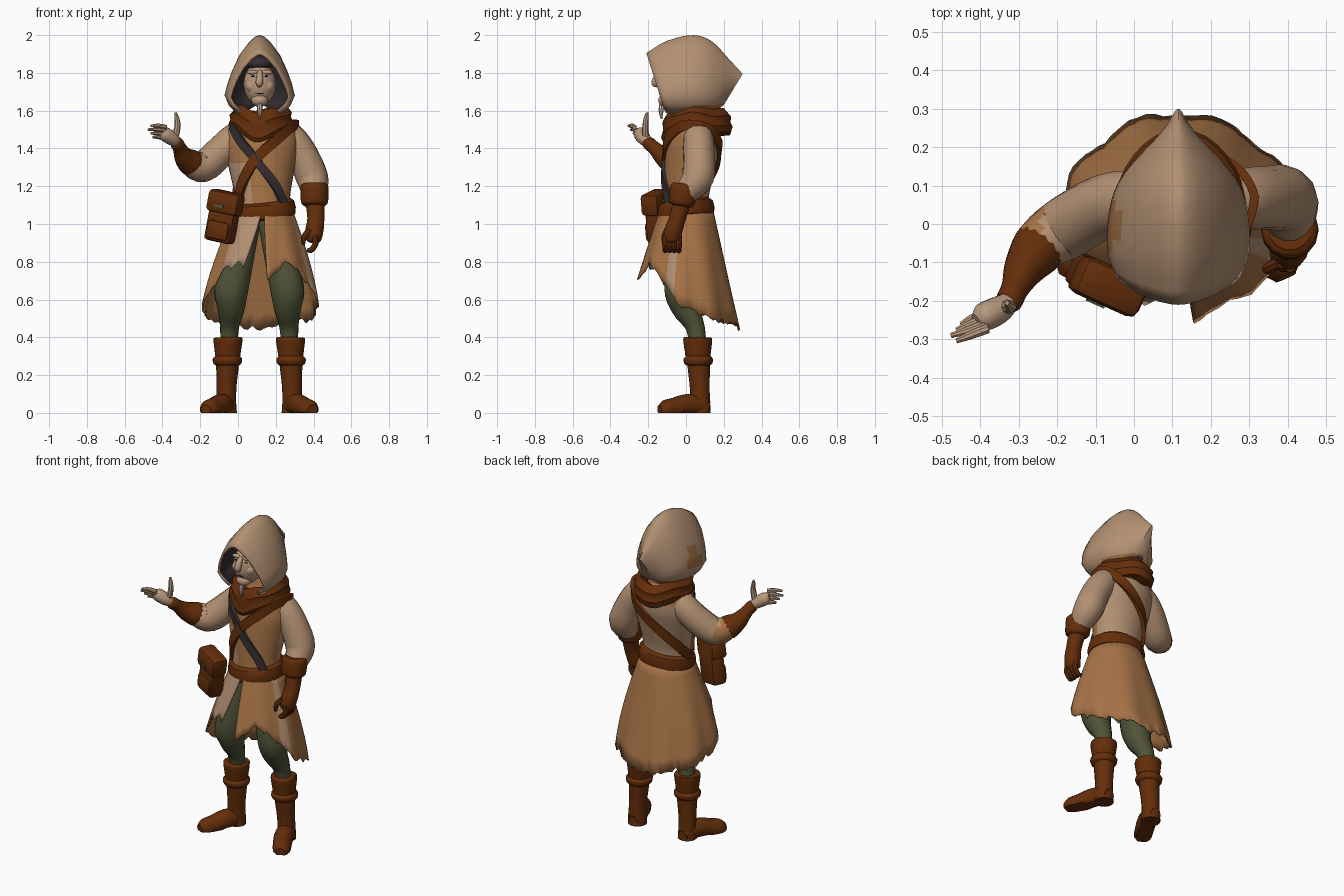
import bpy, bmesh, math, random
from math import sin, cos, pi
from mathutils import Vector, Matrix, Quaternion

random.seed(4)
if "Cube" in bpy.data.objects:
    bpy.data.objects.remove(bpy.data.objects["Cube"], do_unlink=True)


def material(name, r, g, b):
    m = bpy.data.materials.new(name)
    m.use_nodes = True
    m.diffuse_color = (r, g, b, 1)
    m.node_tree.nodes["Principled BSDF"].inputs["Base Color"].default_value = (r, g, b, 1)
    return m


cream = material("cream cloth", .45, .28, .17)
tan = material("tan cloth", .385, .172, .062)
leather = material("brown leather", .128, .027, .003)
green = material("green trousers", .08, .088, .038)
dark = material("dark lining", .035, .026, .03)
skin = material("pale skin", .48, .32, .21)
beard_mat = material("grey beard", .6, .5, .4)
parts = []


def finish(name, bm, mats, rule=None):
    """Turn a bmesh into an object; rule picks the material from a face centre."""
    me = bpy.data.meshes.new(name)
    if rule:
        for f in bm.faces:
            f.material_index = rule(f.calc_center_median())
    bm.to_mesh(me)
    bm.free()
    for m in mats:
        me.materials.append(m)
    ob = bpy.data.objects.new(name, me)
    bpy.context.collection.objects.link(ob)
    parts.append(ob)
    return ob


def loft(name, rings, *mats, closed=True, caps=True, wrap=False, rule=None):
    bm = bmesh.new()
    rows = [[bm.verts.new(p) for p in ring] for ring in rings]
    n = len(rows[0])
    for a, b in zip(rows, rows[1:] + rows[:1] if wrap else rows[1:]):
        for i in range(n if closed else n - 1):
            j = (i + 1) % n
            bm.faces.new((a[i], a[j], b[j], b[i]))
    if caps and not wrap:
        if closed:
            bm.faces.new(rows[0][::-1])
        bm.faces.new(rows[-1])
    if closed:
        bmesh.ops.recalc_face_normals(bm, faces=bm.faces)
    return finish(name, bm, mats, rule)


def spline(points, steps=4):
    pts = [Vector(p) for p in points]
    pts = [pts[0] * 2 - pts[1]] + pts + [pts[-1] * 2 - pts[-2]]
    out = []
    for a, b, c, d in zip(pts, pts[1:], pts[2:], pts[3:]):
        for k in range(steps):
            t = k / steps
            out.append(.5 * (2 * b + (c - a) * t + (2 * a - 5 * b + 4 * c - d) * t * t
                             + (3 * b - a - 3 * c + d) * t ** 3))
    return out + [pts[-2]]


def tube(name, points, *mats, sides=14, floor=None, rule=None):
    """Tube through points of x, y, z, radius."""
    path = spline(points)
    rings, old, q = [], Vector((0, 0, 1)), Quaternion()
    for i, p in enumerate(path):
        t = (path[min(i + 1, len(path) - 1)] - path[max(i - 1, 0)]).to_3d().normalized()
        q = old.rotation_difference(t) @ q
        old = t
        ring = [p.to_3d() + q @ Vector((cos(a), sin(a), 0)) * p.w
                for a in (2 * pi * k / sides for k in range(sides))]
        if floor is not None:
            for v in ring:
                v.z = max(v.z, floor)
        rings.append(ring)
    return loft(name, rings, *mats, rule=rule)


def ball(name, centre, size, mat):
    bm = bmesh.new()
    bmesh.ops.create_uvsphere(bm, u_segments=20, v_segments=12, radius=1)
    bm.transform(Matrix.Translation(centre) @ Matrix.Diagonal((*size, 1)))
    return finish(name, bm, [mat])


def lerp_table(table, key):
    for a, b in zip(table, table[1:]):
        if key <= b[0]:
            t = max(0, (key - a[0]) / (b[0] - a[0]))
            return [u + (v - u) * t for u, v in zip(a[1:], b[1:])]
    return list(table[-1][1:])


# Torso: height, centre x, centre y, half width, half depth
TORSO = [(1.03, .135, 0, .15, .13), (1.15, .13, 0, .145, .12), (1.3, .125, .02, .175, .135),
         (1.42, .125, .04, .2, .145), (1.52, .125, .05, .185, .13), (1.58, .125, .04, .1, .09)]


def torso_point(a, z, out=0):
    cx, cy, rx, ry = lerp_table(TORSO, z)
    return Vector((cx + (rx + out) * sin(a), cy - (ry + out) * cos(a), z))


angles = [2 * pi * k / 32 for k in range(32)]


def torso_colour(c):
    if c.y < 0:
        return 0 if c.x < .07 and c.z < 1.32 else 1
    return 1 if c.z > 1.47 else 0


loft("torso", [[torso_point(a, 1.03 + .55 * k / 15) for a in angles] for k in range(16)],
     cream, tan, rule=torso_colour)
loft("belt", [[torso_point(a, z - .02 * cos(a + .8), o) for a in angles]
              for z, o in ((1.03, .005), (1.04, .02), (1.075, .026), (1.11, .02), (1.125, 0))], leather)


def strap(name, path, mat, half):
    pts = spline([(a, z, 0) for a, z in path], 6)
    mid = [torso_point(p.x, p.y, .004) for p in pts]
    rings = []
    for i, p in enumerate(mid):
        t = mid[min(i + 1, len(mid) - 1)] - mid[max(i - 1, 0)]
        n = Vector((sin(pts[i].x), -cos(pts[i].x), 0))
        w = t.cross(n).normalized() * half
        rings.append([p + w - n * .01, p + w + n * .012, p - w + n * .012, p - w - n * .01])
    loft(name, rings, mat)


strap("bag_strap", [(-1.1, 1.12), (-.6, 1.24), (.07, 1.39), (.9, 1.51), (1.7, 1.52),
                    (2.3, 1.48), (pi, 1.35), (4.2, 1.18), (4.8, 1.1)], leather, .027)
strap("dark_strap", [(-.95, 1.52), (-.5, 1.42), (0, 1.3), (.6, 1.17), (.8, 1.11)], dark, .023)

# Skirt of the coat: open at the front, torn hem falling to the back
HEM = [(.1, .71), (.5, .79), (.9, .75), (1.5, .56), (2.2, .49), (pi, .445)]
COLS, ROWS = 84, 8


def skirt_angle(k, t):
    start, end = .02 + .09 * t, 2 * pi - .04 - .36 * t
    return start + (end - start) * k / COLS


hem = []
for k in range(COLS + 1):
    a = skirt_angle(k, 1)
    hem.append(lerp_table(HEM, min(a, 2 * pi - a))[0] + random.uniform(-.016, .016))
skirt = []
for r in range(ROWS + 1):
    t = r / ROWS
    row = []
    for k in range(COLS + 1):
        a = skirt_angle(k, t)
        z = 1.08 + (hem[k] - 1.08) * t
        f = (1.08 - z) / .63
        fold = 1 + .03 * t * cos(9 * a)
        depth = .13 + .2 * f if cos(a) > 0 else .135 + .145 * f
        row.append((.135 - .02 * f + (.145 + .165 * sin(1.45 * f)) * fold * sin(a),
                    -depth * fold * cos(a), z))
    skirt.append(row)


def skirt_colour(c):
    a = math.atan2(c.x - .125, -c.y)
    return 1 if -.95 < a < 0 or 1.2 < a < 1.36 else 0


skirt_ob = loft("coat_skirt", skirt, tan, cream, closed=False, caps=False, rule=skirt_colour)
skirt_ob.modifiers.new("thickness", 'SOLIDIFY').thickness = .008

# Hood: arches from the front rim to the back tip, with a sewn patch and a dark lining
ARCH = [(.62, 0), (.88, .12), (1, .25), (.92, .4), (.8, .55), (.58, .76), (.3, .92), (.12, .985)]
arch = [(-w, h) for w, h in ARCH] + [(0, 1)] + [(w, h) for w, h in ARCH[::-1]]
# top y, top z, bottom y, bottom z, half width
HOOD = [(-.21, 1.905, -.11, 1.59, .163), (-.1, 1.97, -.06, 1.58, .185), (.04, 2, .03, 1.58, .18),
        (.14, 1.965, .1, 1.585, .155), (.23, 1.87, .16, 1.6, .1), (.3, 1.795, .2, 1.63, .03)]
hood = [[(.115 + w * hw, yb + (yt - yb) * h, zb + (zt - zb) * h) for w, h in arch]
        for yt, zt, yb, zb, hw in spline(HOOD, 3)]


def hood_colour(c):
    patch = c.x < .02 and -.06 < c.y < .05 and 1.7 < c.z < 1.84
    return 1 if patch or (c.y > .03 and c.z < 1.63) else 0


hood_ob = loft("hood", hood, cream, tan, dark, dark, closed=False, rule=hood_colour)
shell = hood_ob.modifiers.new("lining", 'SOLIDIFY')
shell.thickness, shell.material_offset = .015, 2

# Head and face
ball("head", (.115, -.06, 1.74), (.086, .09, .115), skin)
ball("chin", (.115, -.105, 1.655), (.045, .042, .035), skin)
tube("nose", [(.115, -.13, 1.81, .012), (.115, -.152, 1.78, .018), (.113, -.165, 1.745, .019),
              (.113, -.148, 1.73, .008)], skin, sides=10)
tube("beard", [(.115, -.125, 1.645, .014), (.115, -.132, 1.6, .013), (.115, -.13, 1.555, .004)],
     beard_mat, sides=8)
ball("mouth", (.115, -.139, 1.692), (.022, .006, .003), dark)
ball("hair", (.115, -.06, 1.85), (.07, .07, .04), dark)
for side, s in (("left", 1), ("right", -1)):
    ball(side + "_eye", (.115 + s * .035, -.135, 1.782), (.01, .006, .004), dark)
    ball(side + "_cheek", (.115 + s * .042, -.105, 1.73), (.034, .034, .036), skin)
    ball(side + "_brow", (.115 + s * .036, -.122, 1.803), (.032, .016, .012), skin)

# Scarf: folded ring that drops to a point at the front
scarf = []
for a in angles:
    front, back = max(0, cos(a)) ** 5, max(0, -cos(a)) ** 2
    wave = .008 * sin(5 * a)
    scarf.append([(.12 + r * sin(a), .04 - r * cos(a) + .035 * back,
                   z + wave - drop * front - .02 * back)
                  for r, z, drop in ((.09, 1.6, .02), (.13, 1.625, .03), (.165, 1.585, .05),
                                     (.16, 1.56, .06), (.172, 1.535, .08), (.16, 1.495, .06), (.09, 1.49, .03))])
loft("scarf", scarf, leather, wrap=True)

# Legs and boots, mirrored about the body's middle
for side in ("right", "left"):
    def leg_part(name, pts, mat, floor=None):
        flip = [(x if side == "right" else .225 - x, y, z, r) for x, y, z, r in pts]
        tube(side + name, flip, mat, sides=16, floor=floor)
    leg_part("_trouser_leg", [(.065, .0, 1.04, .06), (.01, -.01, .85, .08), (-.035, -.025, .66, .09),
                              (-.037, -.005, .56, .074), (-.045, .05, .45, .05), (-.05, .065, .3, .045)], green)
    leg_part("_boot_shaft", [(-.053, .065, .36, .066), (-.056, .068, .25, .06), (-.06, .072, .15, .053),
                             (-.062, .075, .07, .052), (-.062, .075, 0, .056)], leather)
    leg_part("_boot_cuff", [(-.053, .062, .4, .068), (-.053, .062, .39, .077), (-.054, .063, .33, .07),
                            (-.054, .063, .3, .066)], leather)
    leg_part("_boot_band", [(-.056, .065, .3, .066), (-.056, .065, .285, .078), (-.056, .065, .262, .074),
                            (-.056, .065, .25, .06)], leather)
    leg_part("_boot_foot", [(-.06, .12, .025, .035), (-.065, .08, .035, .052), (-.09, .01, .045, .056),
                            (-.127, -.06, .027, .054), (-.156, -.11, .018, .05), (-.17, -.14, .015, .028)],
             leather, 0)

# Hanging left arm
tube("left_sleeve", [(.22, .06, 1.5, .065), (.28, .065, 1.455, .08), (.342, .068, 1.365, .083),
                     (.392, .062, 1.245, .086), (.405, .0, 1.165, .066)], cream)
tube("left_cuff", [(.405, -.01, 1.215, .058), (.405, -.012, 1.195, .074), (.405, -.022, 1.115, .071),
                   (.405, -.025, 1.095, .052)], leather)
tube("left_glove", [(.407, -.02, 1.12, .05), (.412, -.045, 1.03, .045), (.405, -.065, .97, .048),
                    (.395, -.075, .92, .044), (.39, -.075, .9, .02)], leather)
for k in range(4):
    y = -.11 + .024 * k
    tube("left_finger", [(.405, y, .94, .016), (.41, y, .895, .016), (.385, y, .86, .014),
                         (.365, y, .865, .009)], leather, sides=8)
tube("left_thumb", [(.38, -.1, .97, .016), (.35, -.115, .93, .016), (.345, -.115, .89, .009)],
     leather, sides=8)

# Raised right arm with open hand and an elbow patch
tube("right_sleeve", [(.05, .06, 1.5, .065), (-.015, .06, 1.455, .08), (-.09, .04, 1.385, .083),
                      (-.185, -.015, 1.303, .083), (-.25, -.06, 1.325, .068), (-.275, -.085, 1.35, .05)],
     cream, tan, rule=lambda c: int(c.x < -.235 and c.y > -.06))
tube("right_glove", [(-.24, -.055, 1.315, .055), (-.25, -.065, 1.325, .071), (-.285, -.115, 1.355, .054),
                     (-.308, -.165, 1.4, .037), (-.325, -.2, 1.43, .035), (-.335, -.21, 1.44, .02)], leather)
tube("right_palm", [(-.32, -.2, 1.43, .026), (-.35, -.222, 1.452, .036), (-.39, -.242, 1.478, .037),
                    (-.41, -.252, 1.488, .02)], skin)
for k in range(4):
    y, z, x = -.23 - .014 * k, 1.452 + .02 * k, -.45 - .012 * (k > 0) - .014 * (k == 2)
    tube("right_finger", [(-.38, y, z, .013), (-.42, y - .015, z + .008, .012),
                          (x, y - .032, z + .008, .007)], skin, sides=8)
tube("right_thumb", [(-.335, -.215, 1.45, .02), (-.32, -.215, 1.52, .016), (-.325, -.21, 1.565, .012),
                     (-.33, -.205, 1.59, .006)], skin, sides=8)

# Satchel at the right hip, hanging outwards
place = Matrix.Translation((-.077, -.148, 1.035)) @ Matrix.Rotation(-.42, 4, 'Z') @ Matrix.Rotation(.2, 4, 'Y')


def box(name, centre, size, mat, bevel):
    bm = bmesh.new()
    bmesh.ops.create_cube(bm, size=1, matrix=Matrix.Translation(centre) @ Matrix.Diagonal((*size, 1)))
    if bevel:
        bmesh.ops.bevel(bm, geom=bm.edges[:], offset=bevel, segments=2, profile=.5, affect='EDGES')
    bm.transform(place)
    finish(name, bm, [mat])


box("bag_body", (0, 0, -.01), (.155, .09, .245), leather, .02)
box("bag_flap", (0, -.008, .08), (.185, .105, .12), leather, .025)
box("bag_lower_pocket", (0, -.028, -.07), (.13, .06, .1), leather, .018)
box("bag_tag", (-.01, -.062, .06), (.05, .008, .016), green, 0)

# Smooth shading with sharp creases kept
bpy.ops.object.select_all(action='DESELECT')
for ob in parts:
    ob.select_set(True)
bpy.context.view_layer.objects.active = parts[0]
bpy.ops.object.shade_smooth_by_angle(angle=math.radians(40))
